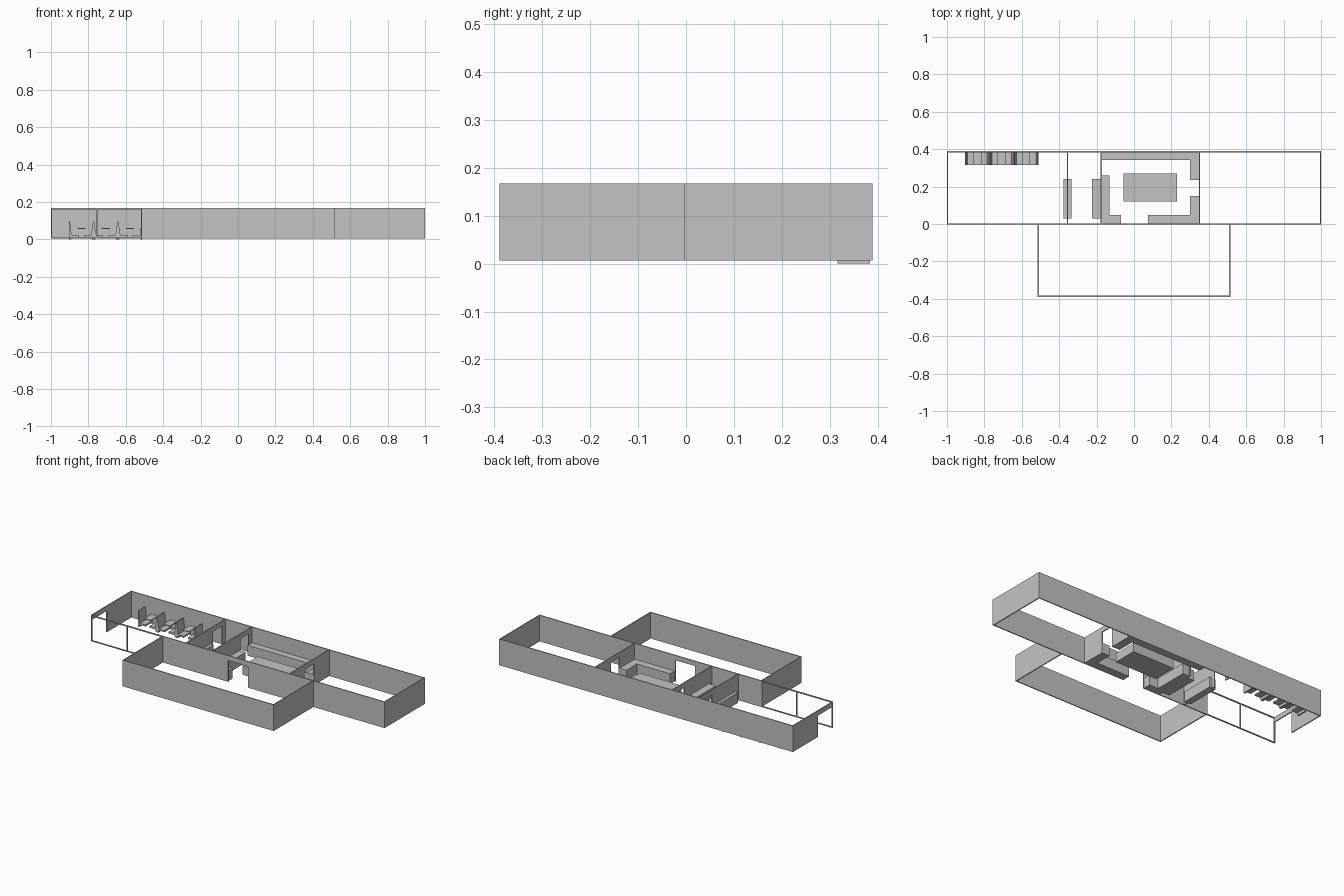
import bpy
import bmesh
from mathutils import Vector

cube = bpy.data.objects.get("Cube")
if cube:
    bpy.data.objects.remove(cube, do_unlink=True)

grey = bpy.data.materials.new("plain_grey")
grey.use_nodes = True
grey.diffuse_color = (0.55, 0.55, 0.55, 1)
grey.node_tree.nodes["Principled BSDF"].inputs["Base Color"].default_value = (0.55, 0.55, 0.55, 1)

BASE, TOP, DOOR = 0.006, 0.167, 0.137
HALF = 0.003   # half the wall thickness
BACK, FRONT, SIDE, WING = 0.386, -0.386, 0.997, 0.512


def finish(name, bm):
    bmesh.ops.recalc_face_normals(bm, faces=bm.faces)
    mesh = bpy.data.meshes.new(name)
    bm.to_mesh(mesh)
    bm.free()
    mesh.materials.append(grey)
    obj = bpy.data.objects.new(name, mesh)
    bpy.context.collection.objects.link(obj)
    return obj


def add_box(bm, x, y, z):
    verts = bmesh.ops.create_cube(bm, size=1)["verts"]
    for v in verts:
        v.co = Vector([a + (b - a) * (c + 0.5) for (a, b), c in zip((x, y, z), v.co)])


def boxes(name, parts):
    bm = bmesh.new()
    for part in parts:
        add_box(bm, *part)
    return finish(name, bm)


def wall(name, axis, at, start, end, openings=()):
    """Wall along an axis with openings given as (from, to, sill, head)."""
    across = (at - HALF, at + HALF)
    pieces, cursor = [], start
    for a, b, sill, head in openings:
        pieces += [(cursor, a, BASE, TOP), (a, b, BASE, sill), (a, b, head, TOP)]
        cursor = b
    pieces.append((cursor, end, BASE, TOP))
    parts = []
    for a, b, low, high in pieces:
        if b - a > 0.0001 and high - low > 0.0001:
            span = (a, b)
            parts.append((span, across, (low, high)) if axis == "x" else (across, span, (low, high)))
    return boxes(name, parts)


def prism(name, outlines, y0, y1):
    """Extrude x-z outlines along y."""
    bm = bmesh.new()
    for outline in outlines:
        face = bm.faces.new([bm.verts.new((x, y0, z)) for x, z in outline])
        new = bmesh.ops.extrude_face_region(bm, geom=[face])["geom"]
        bmesh.ops.translate(bm, vec=(0, y1 - y0, 0),
                            verts=[g for g in new if isinstance(g, bmesh.types.BMVert)])
    return finish(name, bm)


# Long building shell
wall("back_wall", "x", BACK, -1, 1)
wall("left_end_wall", "y", SIDE, -HALF, BACK)
wall("right_end_wall", "y", -SIDE, -HALF, BACK, [(0.005, 0.146, BASE, DOOR)])
wall("front_wall_left", "x", 0, WING, 1)
wall("middle_wall", "x", 0, -WING, WING, [(-0.065, 0.07, BASE, DOOR)])
wall("window_frame", "x", 0, -1, -WING,
     [(-0.994, -0.758, 0.012, 0.16), (-0.752, -0.519, 0.012, 0.16)])

# Front wing
wall("wing_front_wall", "x", FRONT, -WING - HALF, WING + HALF)
for side, x in (("left", WING), ("right", -WING)):
    wall("wing_" + side + "_wall", "y", x, FRONT, 0)

# Partitions with doorways
wall("partition_outer", "y", -0.355, 0, BACK, [(0.26, 0.35, BASE, DOOR)])
wall("partition_inner", "y", -0.175, 0, BACK, [(0.27, 0.35, BASE, DOOR)])
wall("partition_left", "y", 0.35, 0, BACK, [(0.15, 0.235, BASE, DOOR)])

# Benches around the middle room, and its table
SEAT = (BASE, 0.07)
boxes("back_bench", [((-0.175, 0.35), (0.342, BACK), SEAT), ((0.3, 0.35), (0.235, 0.342), SEAT)])
boxes("front_left_bench", [((0.075, 0.35), (0, 0.048), SEAT), ((0.3, 0.35), (0.048, 0.15), SEAT)])
boxes("front_right_bench", [((-0.175, -0.07), (0, 0.048), SEAT), ((-0.175, -0.13), (0.048, 0.26), SEAT)])
boxes("centre_table", [((-0.055, 0.23), (0.12, 0.27), (BASE, 0.06))])

# Counters at the partitions
boxes("inner_counter", [((-0.225, -0.178), (0.03, 0.24), SEAT)])
boxes("outer_counter", [((-0.376, -0.334), (0.03, 0.24), SEAT)])

# Three booths of facing seats with a table between
for i in range(3):
    centre = -0.837 + 0.13 * i
    for sign, side in ((-1, "right"), (1, "left")):
        def along(points):
            return [(centre + sign * d, z) for d, z in points]
        back = along([(0.066, 0), (0.066, 0.097), (0.062, 0.097), (0.052, 0.024), (0.056, 0)])
        seat = along([(0.056, 0.014), (0.056, 0.024), (0.014, 0.024), (0.014, 0.014)])
        prism(f"booth_seat_{side}_{i + 1}", [back, seat], 0.316, 0.384)
    boxes(f"booth_table_{i + 1}", [((centre - 0.022, centre + 0.022), (0.316, 0.384), (0.057, 0.062))])
